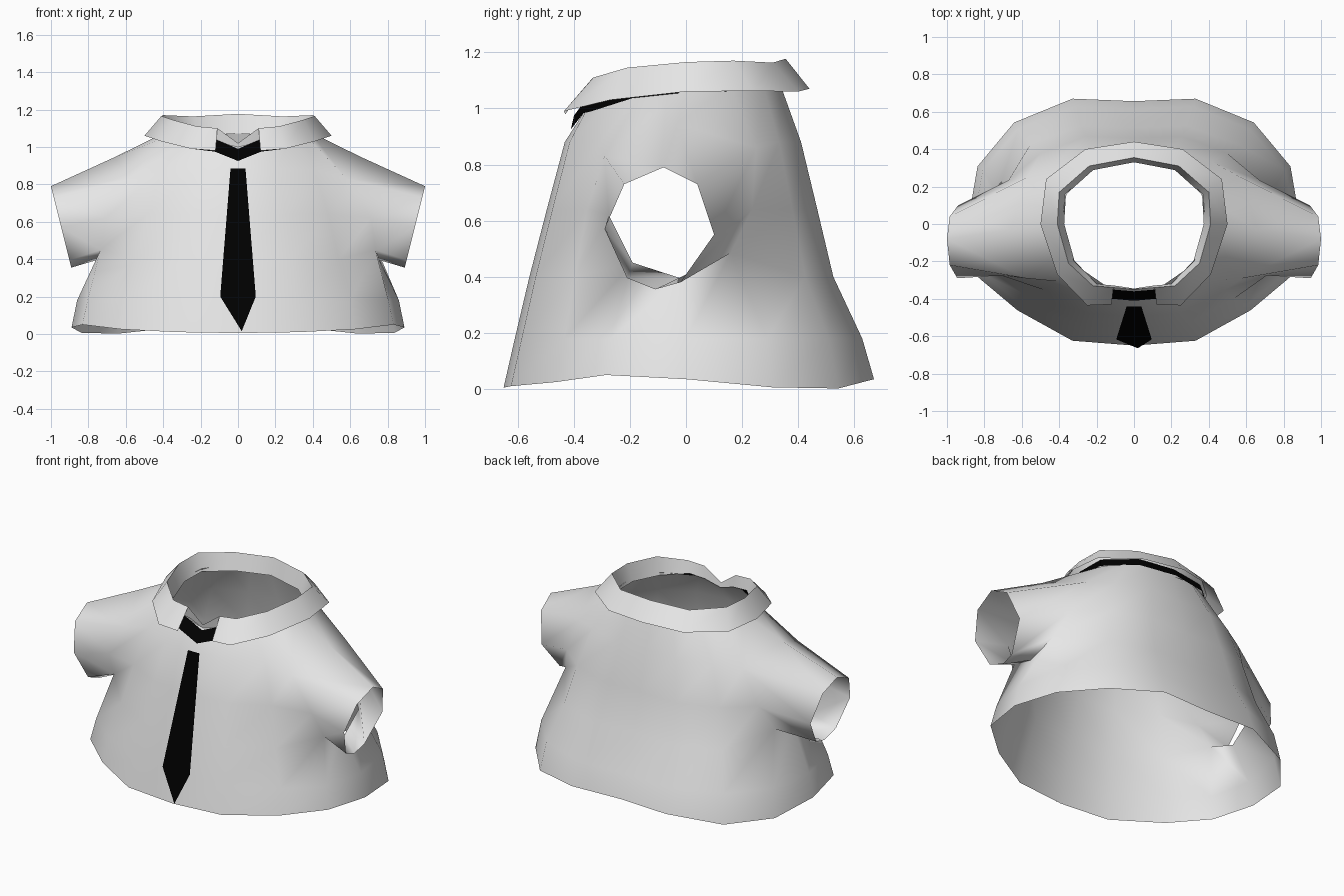
import bpy, bmesh, math

if "Cube" in bpy.data.objects:
    bpy.data.objects.remove(bpy.data.objects["Cube"])


def material(name, value):
    m = bpy.data.materials.new(name)
    m.diffuse_color = (value, value, value, 1)
    m.use_nodes = True
    m.node_tree.nodes["Principled BSDF"].inputs["Base Color"].default_value = m.diffuse_color
    return m


WHITE = material("shirt white", 0.8)
BLACK = material("tie black", 0.0)


def finish(bm, name, mat, angle):
    bmesh.ops.recalc_face_normals(bm, faces=bm.faces[:])
    me = bpy.data.meshes.new(name)
    bm.to_mesh(me)
    bm.free()
    me.materials.append(mat)
    for p in me.polygons:
        p.use_smooth = True
    me.set_sharp_from_angle(angle=math.radians(angle))
    ob = bpy.data.objects.new(name, me)
    bpy.context.collection.objects.link(ob)
    return ob


def full_ring(half):
    """Mirror a half ring that starts and ends on x = 0."""
    return half + [(-x, y, z) for x, y, z in half[-2:0:-1]]


def strip(bm, a, b, closed):
    n = len(a)
    for i in range(n if closed else n - 1):
        j = (i + 1) % n
        bm.faces.new((a[i], a[j], b[j], b[i]))


# Shirt body: half outline (front to back) scaled for each row
OUTLINE = [(0, -1), (.37, -.96), (.70, -.71), (.935, -.44), (1, 0),
           (.94, .46), (.72, .81), (.37, 1), (0, .98)]
HEM_Z = [.005, .01, .025, .05, .035, .006, .002, .035, .037]
NECK_Z = [1.0, 1.03, 1.045, 1.065, 1.08, 1.085, 1.085, 1.08, 1.08]
# rows: height, half width, front depth, back depth
ROWS = [(0, .89, .65, .67), (.18, .86, .61, .628), (.40, .77, .558, .525),
        (.64, .69, .496, .468), (.88, .58, .432, .41), (1.05, .385, .35, .338)]
# armhole (on the body) and cuff loops, starting at front of shoulder
ARMHOLE = [(.58, -.29, .83), (.66, -.03, .945), (.57, .25, .86), (.67, .235, .64),
           (.73, .16, .485), (.755, -.02, .395), (.735, -.19, .45), (.71, -.275, .62)]
CUFF = [(-.22, .73), (-.08, .79), (.04, .73), (.1, .55),
        (-.02, .38), (-.11, .355), (-.21, .395), (-.29, .57)]

bm = bmesh.new()
grid = []
for r, (z, w, f, b) in enumerate(ROWS):
    zs = HEM_Z if r == 0 else NECK_Z if r == 5 else [z] * 9
    half = [(x * w, y * (f if y < 0 else b), h) for (x, y), h in zip(OUTLINE, zs)]
    grid.append([bm.verts.new(p) for p in full_ring(half)])
for r in range(5):
    for c in range(16):
        if r in (2, 3) and c in (3, 4, 11, 12):
            continue                      # armhole opening
        d = (c + 1) % 16
        bm.faces.new((grid[r][c], grid[r][d], grid[r + 1][d], grid[r + 1][c]))
# Sleeves grow out of the armholes
LOOP = [(4, 3), (4, 4), (4, 5), (3, 5), (2, 5), (2, 4), (2, 3), (3, 3)]
for s in (1, -1):
    base = [grid[r][c if s > 0 else 16 - c] for r, c in LOOP]
    for v, (x, y, z) in zip(base, ARMHOLE):
        v.co = (s * x, y, z)
    cuff = [bm.verts.new((s * (1 - .25 * (.79 - z)), y, z)) for y, z in CUFF]
    strip(bm, base, cuff, True)
for v in [v for v in bm.verts if not v.link_faces]:
    bm.verts.remove(v)                    # unused centre of each armhole
finish(bm, "shirt_body", WHITE, 75)

# Folded collar, open at the front, with a V shaped inner neck
OUTER = [(.12, -.43, .98), (.25, -.435, .99), (.41, -.27, 1.03), (.5, 0, 1.06),
         (.47, .24, 1.062), (.26, .40, 1.06), (0, .44, 1.07)]
FOLD = [(.11, -.34, 1.10), (.22, -.33, 1.11), (.35, -.21, 1.145), (.41, 0, 1.165),
        (.40, .17, 1.17), (.24, .31, 1.163), (0, .355, 1.177)]
INNER = [(x * .91, y * (.97 if y < -.3 else .93), z - (.075 if z < 1.12 else .105))
         for x, y, z in FOLD]
bm = bmesh.new()
rows = [[bm.verts.new(p) for p in h + [(-x, y, z) for x, y, z in h[-2::-1]]]
        for h in (OUTER, FOLD, INNER)]
strip(bm, rows[0], rows[1], False)
strip(bm, rows[1], rows[2], False)
notch = bm.verts.new((0, -.35, 1.02))
base = bm.verts.new((0, -.345, .99))
for k in (0, -1):
    bm.faces.new((rows[1][k], notch, base, rows[2][k]))
finish(bm, "collar", WHITE, 60)

# Black band under the collar, dipping to a V at the front
BAND = [(0, -.36, .99), (.12, -.35, 1.04), (.24, -.32, 1.055), (.37, -.18, 1.085),
        (.40, 0, 1.105), (.39, .17, 1.11), (.23, .315, 1.11), (0, .355, 1.11)]
low = [(x * 1.03, y * (1.14 if y < -.33 else 1.05), z - (.065 if y < -.3 else .048))
       for x, y, z in BAND]
bm = bmesh.new()
top, bottom = [[bm.verts.new(p) for p in full_ring(h)] for h in (BAND, low)]
strip(bm, top, bottom, True)
finish(bm, "tie_band", BLACK, 30)

# Hanging tie
bm = bmesh.new()
pts = [(-.04, .885), (.04, .885), (.095, .2), (.02, .015), (-.095, .2)]
bm.faces.new([bm.verts.new((x, -.668 + .255 * z, z)) for x, z in pts])
finish(bm, "tie", BLACK, 30)
